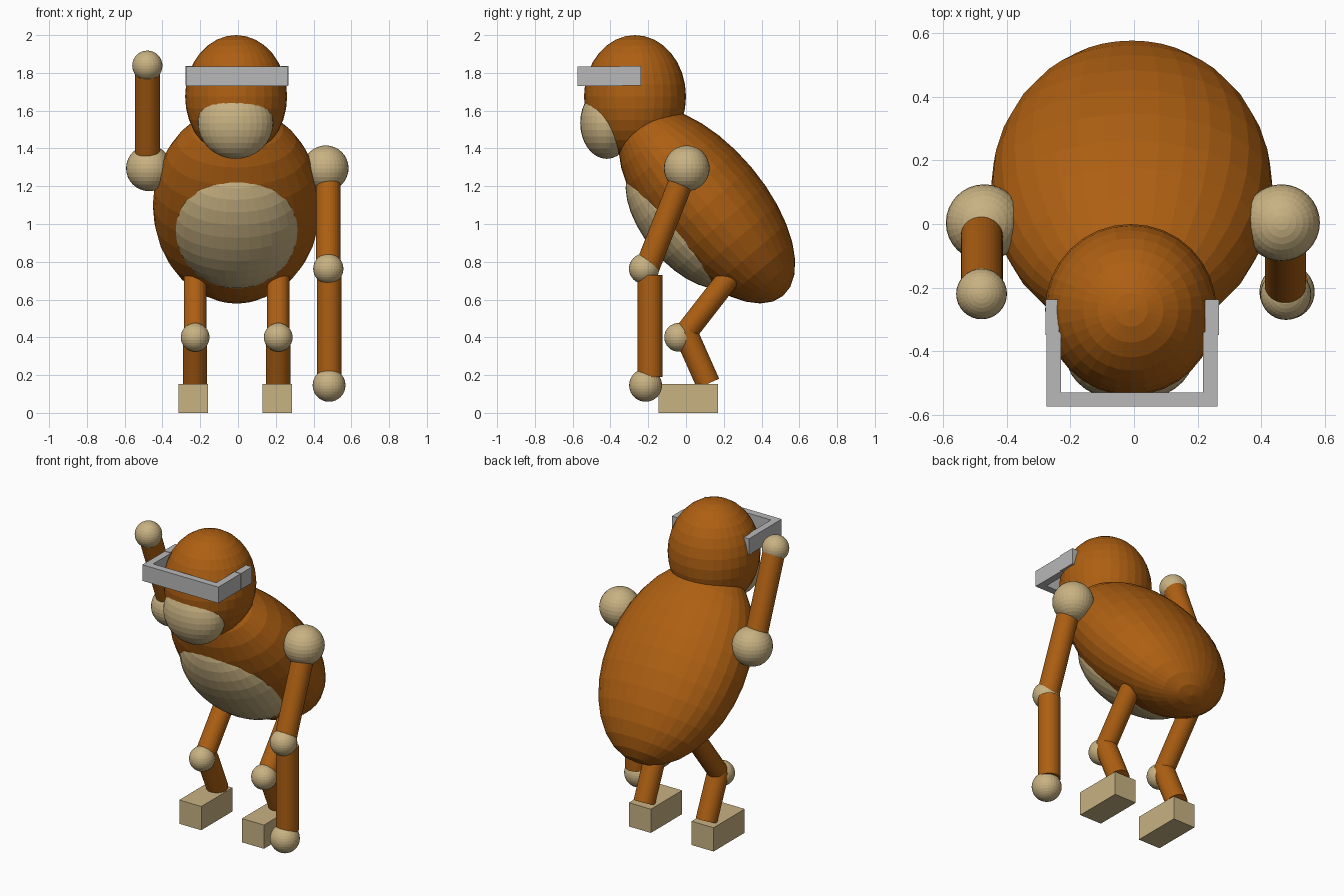
import bpy, math
from mathutils import Vector

if "Cube" in bpy.data.objects:
    bpy.data.objects.remove(bpy.data.objects["Cube"])

CX = -0.007  # body symmetry plane


def material(name, rgb):
    m = bpy.data.materials.new(name)
    m.diffuse_color = (*rgb, 1)
    m.use_nodes = True
    m.node_tree.nodes["Principled BSDF"].inputs["Base Color"].default_value = m.diffuse_color
    return m


FUR = material("orange brown fur", (0.42, 0.115, 0.006))
SKIN = material("tan skin", (0.58, 0.445, 0.225))
METAL = material("grey metal", (0.48, 0.48, 0.48))


def finish(name, mat):
    ob = bpy.context.object
    ob.name = name
    ob.data.materials.append(mat)
    return ob


def ball(name, mat, loc, radii, tilt=0):
    bpy.ops.mesh.primitive_uv_sphere_add(segments=32, ring_count=16, radius=1,
                                         location=loc, rotation=(math.radians(tilt), 0, 0))
    ob = finish(name, mat)
    ob.scale = radii if isinstance(radii, tuple) else (radii,) * 3
    return ob


def limb(name, a, b, r):
    a, b = Vector(a), Vector(b)
    bpy.ops.mesh.primitive_cylinder_add(vertices=32, radius=r, depth=(b - a).length,
                                        location=(a + b) / 2)
    ob = finish(name, FUR)
    ob.rotation_euler = (b - a).to_track_quat('Z', 'Y').to_euler()
    return ob


def box(name, mat, x0, x1, y0, y1, z0, z1):
    bpy.ops.mesh.primitive_cube_add(size=1, location=((x0 + x1) / 2, (y0 + y1) / 2, (z0 + z1) / 2))
    ob = finish(name, mat)
    ob.scale = (x1 - x0, y1 - y0, z1 - z0)
    return ob


# Torso and belly, leaning forward
TILT = 40
t = math.radians(TILT)
centre = Vector((CX, 0.11, 1.10))
forward = Vector((0, -math.cos(t), -math.sin(t)))
ball("torso", FUR, centre, (0.444, 0.31, 0.628), TILT)
ball("belly", SKIN, centre + forward * 0.15, (0.338, 0.22, 0.414), TILT)

# Head and muzzle
ball("head", FUR, (-0.01, -0.27, 1.675), (0.27, 0.27, 0.325))
ball("muzzle", SKIN, (-0.013, -0.42, 1.535), (0.2, 0.14, 0.19))

# Visor: front bar, side bars and ear pieces
Z0, Z1 = 1.73, 1.833
box("visor_front", METAL, -0.275, 0.263, -0.575, -0.53, Z0, Z1)
for side, s in (("left", -1), ("right", 1)):
    m = -0.006
    x = sorted((m + s * 0.224, m + s * 0.269))
    box("visor_side_" + side, METAL, *x, -0.54, -0.34, Z0, Z1)
    x = sorted((m + s * 0.230, m + s * 0.273))
    box("visor_ear_piece_" + side, METAL, *x, -0.35, -0.238, Z0 + 0.003, Z1 + 0.003)

# Legs
for side, s in (("left", -1), ("right", 1)):
    x = CX + s * 0.22
    limb("thigh_" + side, (x, 0.28, 0.785), (x, 0.0, 0.425), 0.06)
    ball("knee_" + side, SKIN, (x, -0.039, 0.40), 0.076)
    limb("shin_" + side, (x, -0.005, 0.43), (x, 0.117, 0.155), 0.064)
    f = -0.0145 + s * 0.222
    box("foot_" + side, SKIN, f - 0.078, f + 0.078, -0.145, 0.17, 0, 0.152)

# Shoulders
for side, s in (("left", -1), ("right", 1)):
    ball("shoulder_" + side, SKIN, (CX / 2 + s * 0.468, 0.004, 1.295), 0.121)

# Hanging arm
limb("upper_arm_right", (0.477, 0, 1.29), (0.477, -0.207, 0.765), 0.065)
ball("elbow_right", SKIN, (0.478, -0.222, 0.763), 0.08)
limb("forearm_right", (0.483, -0.19, 0.73), (0.483, -0.19, 0.19), 0.066)
ball("hand_right", SKIN, (0.482, -0.214, 0.146), 0.087)

# Raised arm
limb("raised_arm_left", (-0.479, 0, 1.29), (-0.479, -0.205, 1.815), 0.066)
ball("hand_left", SKIN, (-0.48, -0.22, 1.838), 0.08)
